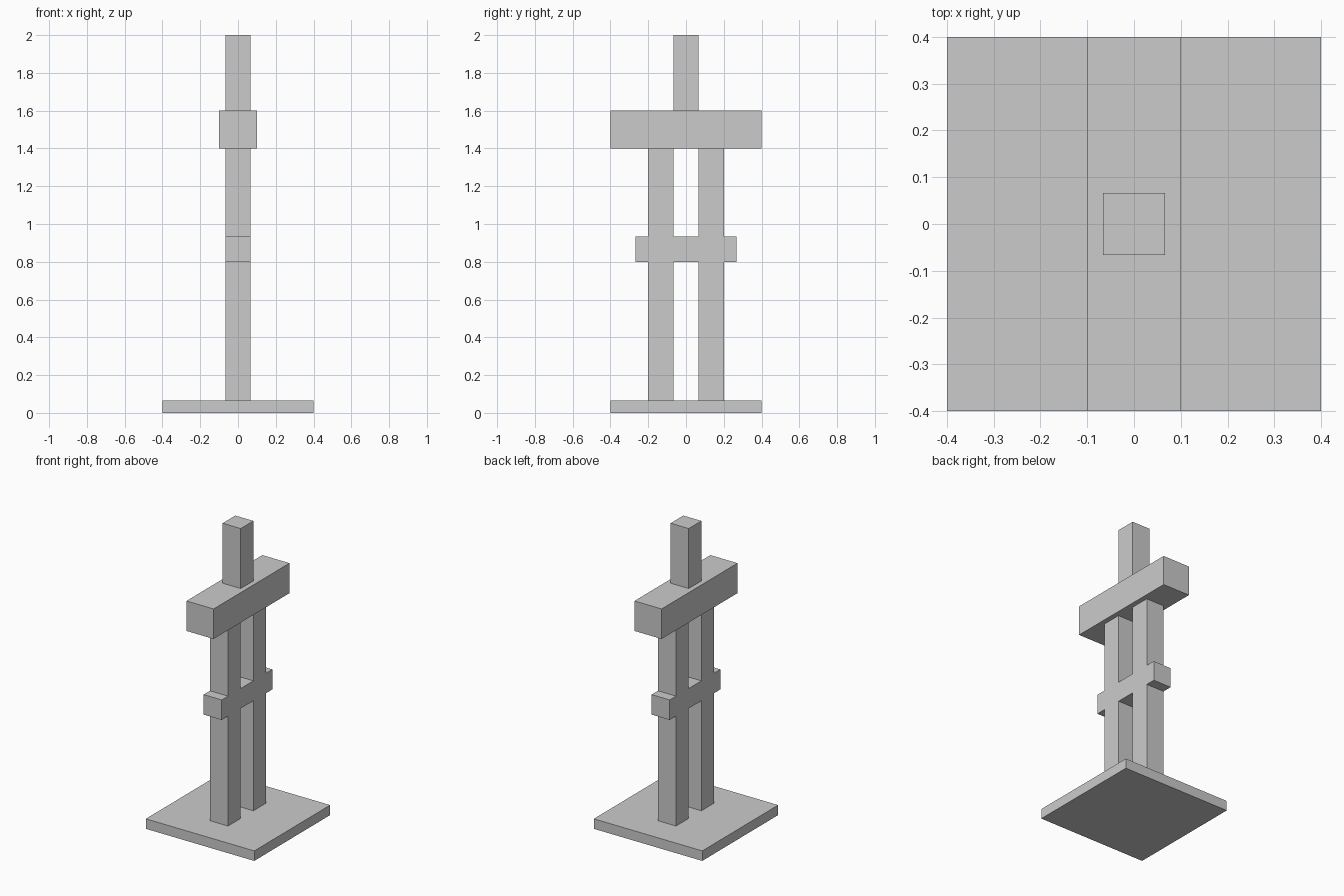
import bpy
import bmesh

if "Cube" in bpy.data.objects:
    bpy.data.objects.remove(bpy.data.objects["Cube"])

U = 2 / 30  # grid unit: the model is 30 units tall


def box(name, size, y, z0):
    """Box of the given size in grid units, centred on x = 0, bottom at z0."""
    bm = bmesh.new()
    bmesh.ops.create_cube(bm, size=1)
    bmesh.ops.scale(bm, vec=[s * U for s in size], verts=bm.verts)
    mesh = bpy.data.meshes.new(name)
    bm.to_mesh(mesh)
    bm.free()
    obj = bpy.data.objects.new(name, mesh)
    obj.location = (0, y * U, (z0 + size[2] / 2) * U)
    bpy.context.collection.objects.link(obj)
    return obj


# Square foot plate
box("base_plate", (12, 12, 1), 0, 0)

# Paired posts below and above the waist rail
for side, y in (("front", -2), ("back", 2)):
    box(side + "_lower_post", (2, 2, 11), y, 1)
    box(side + "_upper_post", (2, 2, 7), y, 14)

# Cross rails and neck
box("waist_rail", (2, 8, 2), 0, 12)
box("shoulder_beam", (3, 12, 3), 0, 21)
box("neck_post", (2, 2, 6), 0, 24)
